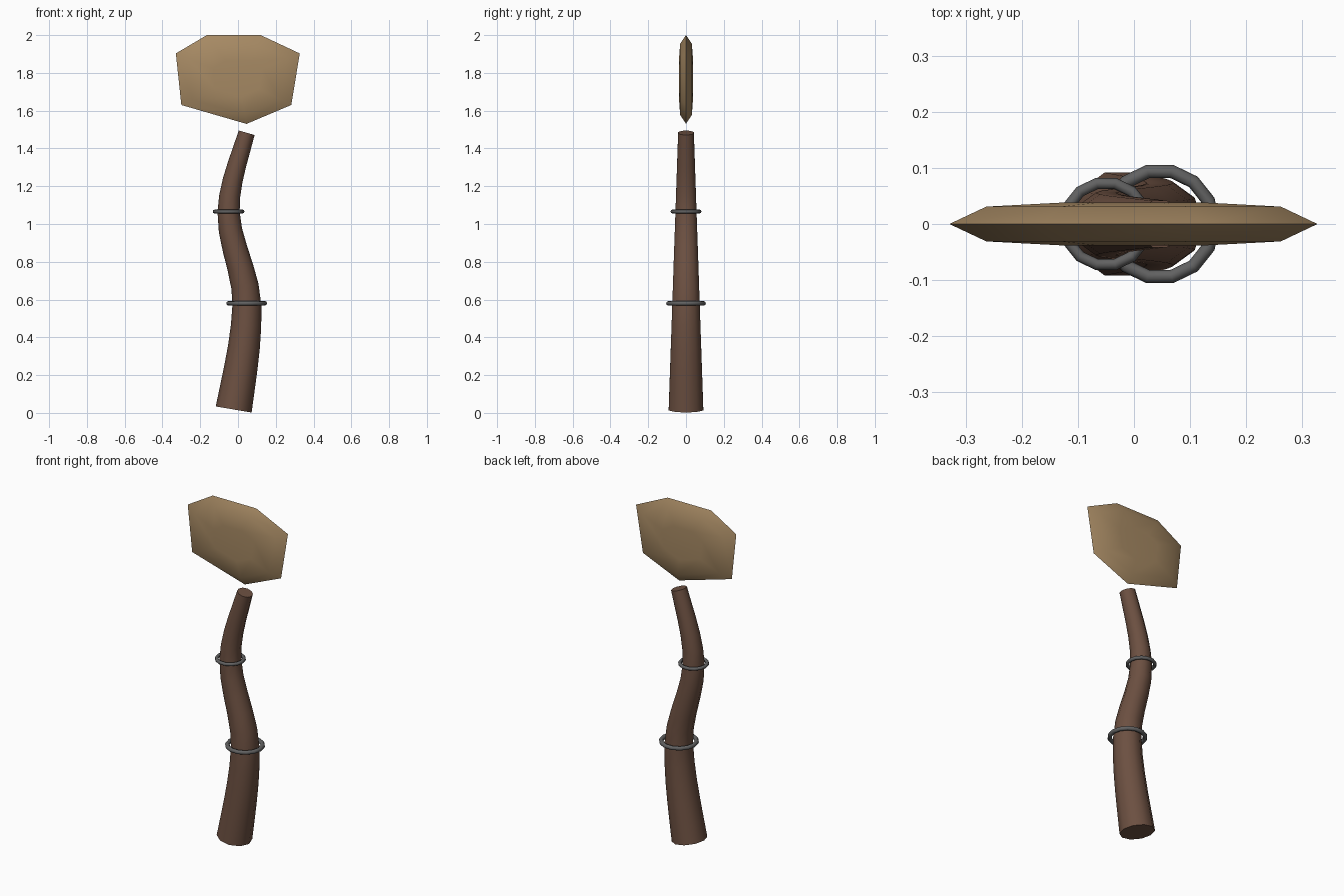
import bpy, bmesh, math
from mathutils import Vector

if "Cube" in bpy.data.objects:
    bpy.data.objects.remove(bpy.data.objects["Cube"])


def material(name, rgb):
    m = bpy.data.materials.new(name)
    m.diffuse_color = (*rgb, 1)
    m.use_nodes = True
    m.node_tree.nodes["Principled BSDF"].inputs["Base Color"].default_value = m.diffuse_color
    return m


wood = material("dark_wood", (0.15, 0.08, 0.053))
tan = material("tan_stone", (0.38, 0.25, 0.125))
iron = material("iron", (0.12, 0.12, 0.12))


def finish(obj, mat, angle):
    obj.data.materials.append(mat)
    bpy.ops.object.select_all(action='DESELECT')
    obj.select_set(True)
    bpy.context.view_layer.objects.active = obj
    bpy.ops.object.shade_smooth_by_angle(angle=math.radians(angle))


def loft(name, rings, mat, angle):
    """Skin a list of equal-length point rings and cap both ends."""
    bm = bmesh.new()
    rows = [[bm.verts.new(p) for p in ring] for ring in rings]
    n = len(rows[0])
    for a, b in zip(rows, rows[1:]):
        for i in range(n):
            j = (i + 1) % n
            bm.faces.new((a[i], a[j], b[j], b[i]))
    bm.faces.new(rows[0])
    bm.faces.new(rows[-1])
    bmesh.ops.recalc_face_normals(bm, faces=bm.faces)
    mesh = bpy.data.meshes.new(name)
    bm.to_mesh(mesh)
    bm.free()
    obj = bpy.data.objects.new(name, mesh)
    bpy.context.collection.objects.link(obj)
    finish(obj, mat, angle)


# Crooked tapered handle: knots are (z, x, slope), joined by cubic spans
knots = [(0.018, -0.023, 0.17), (0.57, 0.047, 0), (1.065, -0.05, 0), (1.483, 0.046, 0.29)]
STEPS, SIDES = 5, 10
rings = []
for k, ((z0, x0, m0), (z1, x1, m1)) in enumerate(zip(knots, knots[1:])):
    h = z1 - z0
    for s in range(1 if k else 0, STEPS + 1):
        t = s / STEPS
        x = ((2*t**3 - 3*t**2 + 1) * x0 + (t**3 - 2*t**2 + t) * h * m0
             + (3*t**2 - 2*t**3) * x1 + (t**3 - t**2) * h * m1)
        slope = ((6*t*t - 6*t) * (x0 - x1) / h + (3*t*t - 4*t + 1) * m0
                 + (3*t*t - 2*t) * m1)
        z = z0 + h * t
        side = Vector((1, 0, -slope)).normalized()
        r = 0.097 - 0.036 * z
        rings.append([Vector((x, 0, z)) + r * (math.cos(a) * side + math.sin(a) * Vector((0, 1, 0)))
                      for a in (2 * math.pi * i / SIDES for i in range(SIDES))])
loft("handle", rings, wood, 40)

# Seven-sided head, thin at the rim and domed on both faces
outline = [(-0.165, 2.0), (0.12, 2.0), (0.327, 1.903), (0.282, 1.63),
           (0.045, 1.53), (-0.30, 1.63), (-0.329, 1.903)]
layers = [(0.4, -0.038), (0.8, -0.031), (1, 0), (0.8, 0.031), (0.4, 0.038)]
loft("blade_head", [[(x * s, y, 1.77 + (z - 1.77) * s) for x, z in outline]
                    for s, y in layers], tan, 40)

# Two binding rings on the handle
for name, x, z, major, minor in (("lower_ring", 0.046, 0.58, 0.096, 0.012),
                                 ("upper_ring", -0.05, 1.066, 0.074, 0.01)):
    bpy.ops.mesh.primitive_torus_add(location=(x, 0, z), major_radius=major, minor_radius=minor,
                                     major_segments=14, minor_segments=8)
    ring = bpy.context.object
    ring.name = name
    finish(ring, iron, 50)
